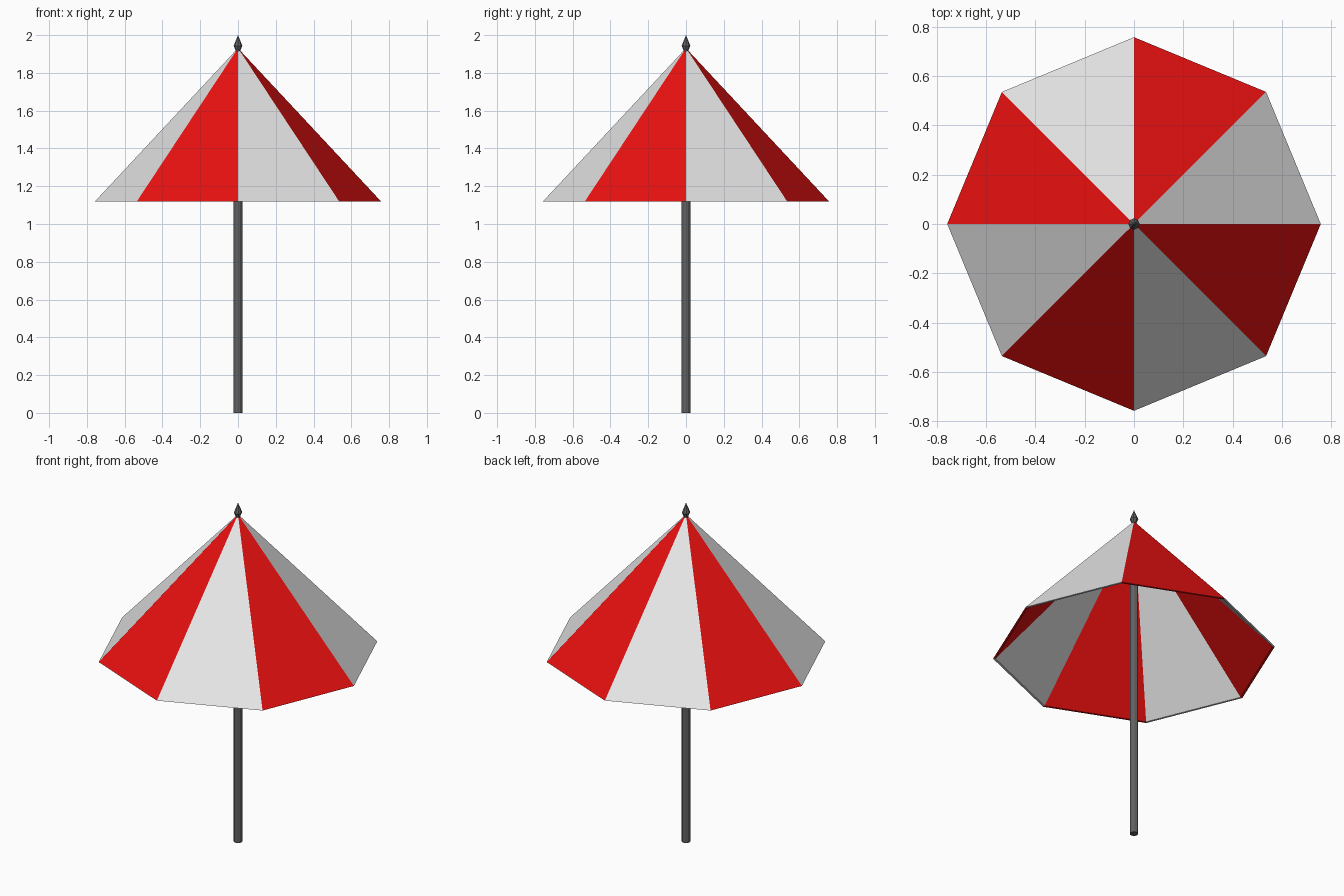
import bpy, bmesh, math

if "Cube" in bpy.data.objects:
    bpy.data.objects.remove(bpy.data.objects["Cube"])

def material(name, rgb):
    m = bpy.data.materials.new(name)
    m.diffuse_color = (*rgb, 1)
    m.use_nodes = True
    m.node_tree.nodes["Principled BSDF"].inputs["Base Color"].default_value = m.diffuse_color
    return m

RED = material("red cloth", (0.8, 0.005, 0.005))
WHITE = material("white cloth", (0.8, 0.8, 0.8))
METAL = material("dark metal", (0.12, 0.12, 0.12))

def lathe(name, profile, sides, mats, rule=None, closed=False):
    """Spin a (radius, height) profile round z; radius 0 makes a point."""
    bm = bmesh.new()
    rings = []
    for r, z in profile:
        if r == 0:
            rings.append([bm.verts.new((0, 0, z))] * sides)
        else:
            rings.append([bm.verts.new((r * math.cos(2 * math.pi * i / sides),
                                        r * math.sin(2 * math.pi * i / sides), z))
                          for i in range(sides)])
    pairs = list(zip(rings, rings[1:]))
    if closed:
        pairs.append((rings[-1], rings[0]))
    for a, b in pairs:
        for i in range(sides):
            j = (i + 1) % sides
            face = bm.faces.new(list(dict.fromkeys((a[i], a[j], b[j], b[i]))))
            face.material_index = rule(i) if rule else 0
    bmesh.ops.recalc_face_normals(bm, faces=bm.faces[:])
    mesh = bpy.data.meshes.new(name)
    bm.to_mesh(mesh)
    bm.free()
    for m in mats:
        mesh.materials.append(m)
    obj = bpy.data.objects.new(name, mesh)
    bpy.context.collection.objects.link(obj)
    return obj

# Canopy: thin eight-sided shell, panels alternate white and red
lathe("canopy", [(0.757, 1.12), (0.012, 1.918), (0.004, 1.908), (0.744, 1.12)],
      8, [WHITE, RED], rule=lambda i: i % 2, closed=True)

# Pole
lathe("pole", [(0, 0), (0.023, 0), (0.023, 1.885), (0, 1.885)], 12, [METAL])

# Pointed finial on its short neck
lathe("finial", [(0, 1.88), (0.013, 1.88), (0.013, 1.92), (0.023, 1.943), (0, 2.0)],
      8, [METAL])
